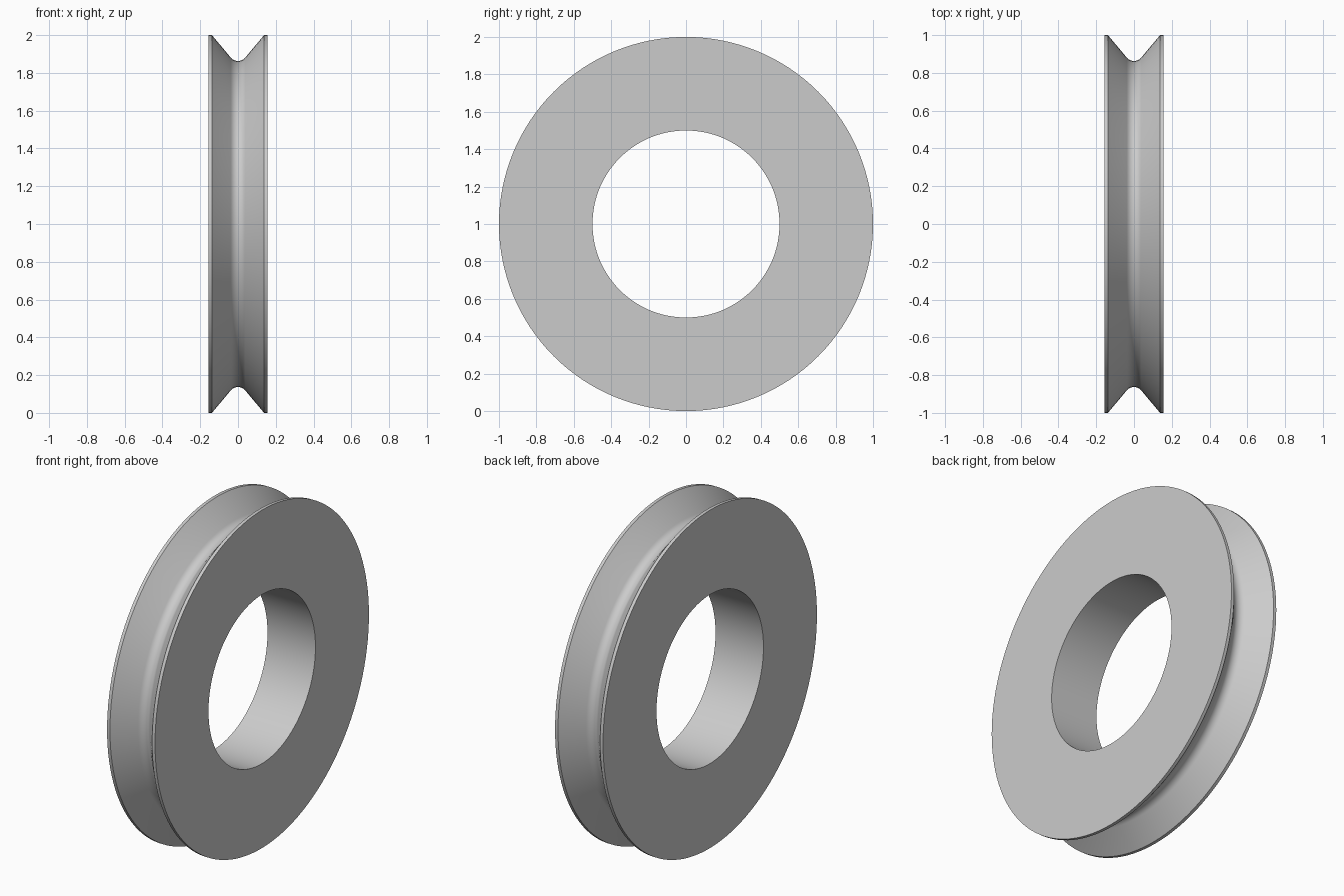
import bpy, bmesh, math
from mathutils import Vector

if "Cube" in bpy.data.objects:
    bpy.data.objects.remove(bpy.data.objects["Cube"])

HALF_W, LIP, R_OUT, R_IN = 0.157, 0.138, 1.0, 0.5   # wheel width, lip start, radii
FLOOR, FILLET, SLOPE = 0.863, 0.05, math.radians(50)  # groove floor and wall angle
SEGMENTS = 128

# Closed cross-section (x, radius): bore, flat sides, lips and rounded V groove
profile = [(-HALF_W, R_IN), (-HALF_W, R_OUT), (-LIP, R_OUT)]
for i in range(13):
    a = SLOPE * (i / 6 - 1)
    profile.append((FILLET * math.sin(a), FLOOR + FILLET * (1 - math.cos(a))))
profile += [(LIP, R_OUT), (HALF_W, R_OUT), (HALF_W, R_IN)]

# Revolve the section around the x axis
bm = bmesh.new()
verts = [bm.verts.new((x, 0, r)) for x, r in profile]
edges = [bm.edges.new((v, verts[(i + 1) % len(verts)])) for i, v in enumerate(verts)]
bmesh.ops.spin(bm, geom=verts + edges, cent=(0, 0, 0), axis=(1, 0, 0),
               angle=math.tau, steps=SEGMENTS, use_merge=True)
bmesh.ops.remove_doubles(bm, verts=bm.verts, dist=1e-5)
bmesh.ops.recalc_face_normals(bm, faces=bm.faces)
bmesh.ops.translate(bm, verts=bm.verts, vec=Vector((0, 0, 1)))
mesh = bpy.data.meshes.new("grooved_wheel")
bm.to_mesh(mesh)
bm.free()

wheel = bpy.data.objects.new("grooved_wheel", mesh)
bpy.context.collection.objects.link(wheel)

# Plain grey finish
grey = bpy.data.materials.new("light_grey")
grey.diffuse_color = (0.6, 0.6, 0.6, 1)
grey.use_nodes = True
grey.node_tree.nodes["Principled BSDF"].inputs["Base Color"].default_value = grey.diffuse_color
mesh.materials.append(grey)

# Smooth curved surfaces, crisp rims
bpy.context.view_layer.objects.active = wheel
wheel.select_set(True)
bpy.ops.object.shade_smooth_by_angle(angle=math.radians(30))
